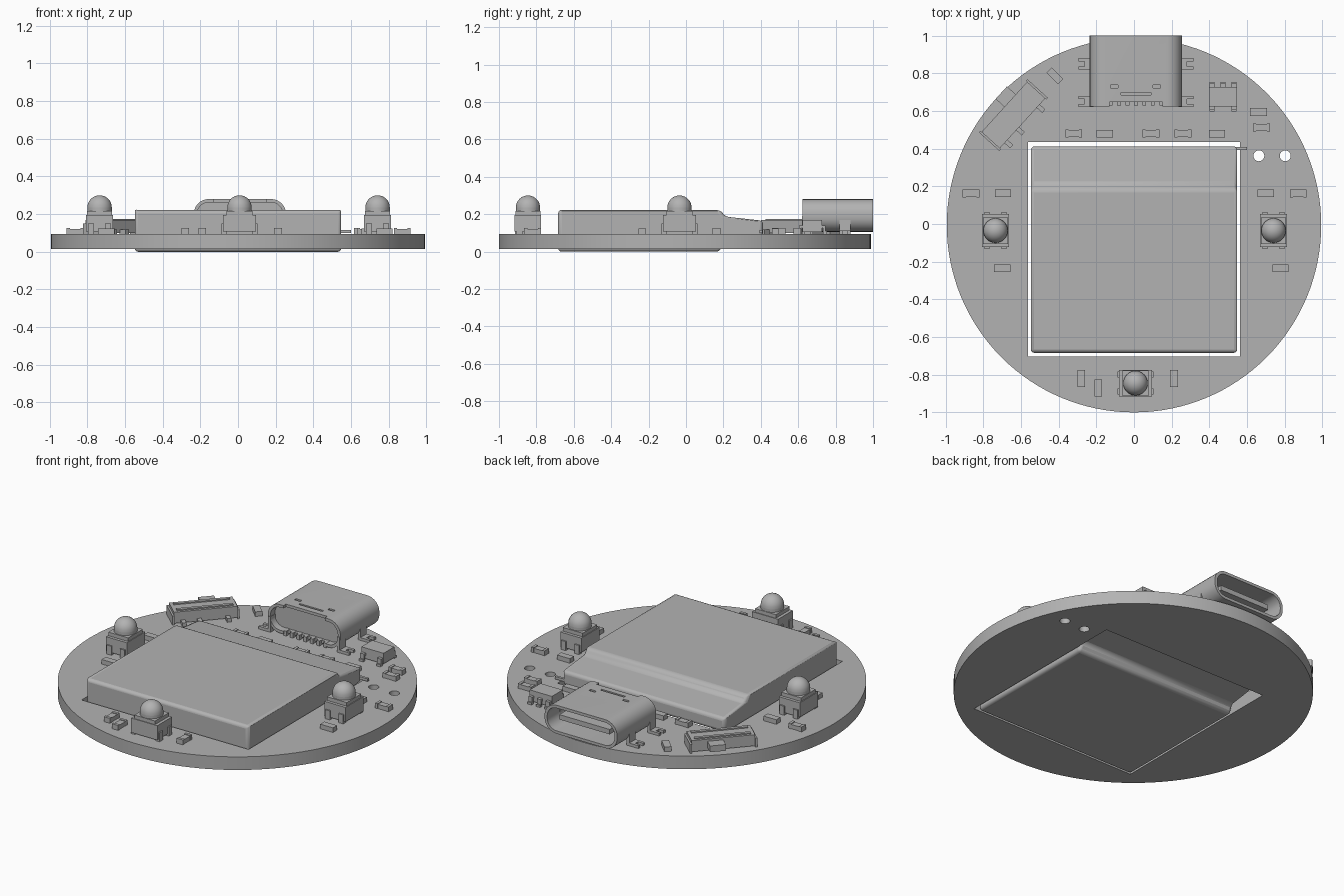
import bpy
import bmesh
from math import radians, sin, cos, pi
from mathutils import Matrix, Vector

if "Cube" in bpy.data.objects:
    bpy.data.objects.remove(bpy.data.objects["Cube"])

GREY = (0.45, 0.45, 0.45, 1)
grey = bpy.data.materials.new("plain grey")
grey.use_nodes = True
grey.diffuse_color = GREY
grey.node_tree.nodes["Principled BSDF"].inputs["Base Color"].default_value = GREY

BOTTOM, TOP = 0.015, 0.095      # board faces


def add_object(name, bm, matrix=Matrix(), smooth=False):
    mesh = bpy.data.meshes.new(name)
    bm.to_mesh(mesh)
    bm.free()
    mesh.materials.clear()
    mesh.materials.append(grey)
    obj = bpy.data.objects.new(name, mesh)
    obj.matrix_world = matrix
    bpy.context.collection.objects.link(obj)
    if smooth:
        bpy.ops.object.select_all(action="DESELECT")
        obj.select_set(True)
        bpy.context.view_layer.objects.active = obj
        bpy.ops.object.shade_smooth_by_angle(angle=radians(35))
    return obj


def add_box(bm, x0, x1, y0, y1, z0, z1):
    centre = Vector((x0 + x1, y0 + y1, z0 + z1)) / 2
    size = Matrix.Diagonal((x1 - x0, y1 - y0, z1 - z0, 1))
    bmesh.ops.create_cube(bm, size=1, matrix=Matrix.Translation(centre) @ size)


def boxes(name, parts, matrix=Matrix()):
    bm = bmesh.new()
    for part in parts:
        add_box(bm, *part)
    return add_object(name, bm, matrix)


def prism(name, outlines, depth, matrix, smooth=False):
    """Extrude flat outlines; inner outlines become holes."""
    curve = bpy.data.curves.new(name, "CURVE")
    curve.dimensions = "2D"
    curve.fill_mode = "BOTH"
    curve.extrude = depth / 2
    for outline in outlines:
        spline = curve.splines.new("POLY")
        spline.points.add(len(outline) - 1)
        for point, (u, v) in zip(spline.points, outline):
            point.co = (u, v, 0, 1)
        spline.use_cyclic_u = True
    temp = bpy.data.objects.new(name + "_outline", curve)
    bpy.context.collection.objects.link(temp)
    mesh = bpy.data.meshes.new_from_object(
        temp.evaluated_get(bpy.context.evaluated_depsgraph_get()))
    bm = bmesh.new()
    bm.from_mesh(mesh)
    bpy.data.objects.remove(temp)
    bpy.data.meshes.remove(mesh)
    bmesh.ops.remove_doubles(bm, verts=bm.verts, dist=0.0001)
    bmesh.ops.recalc_face_normals(bm, faces=bm.faces)
    bmesh.ops.transform(bm, matrix=matrix, verts=bm.verts)
    return add_object(name, bm, smooth=smooth)


def circle(x, y, r, n):
    return [(x + r * cos(2 * pi * i / n), y + r * sin(2 * pi * i / n)) for i in range(n)]


def rounded(w, h, r, n=8):
    points = []
    for k, (sx, sy) in enumerate(((1, 1), (-1, 1), (-1, -1), (1, -1))):
        for i in range(n + 1):
            a = (k + i / n) * pi / 2
            points.append((sx * (w / 2 - r) + r * cos(a), sy * (h / 2 - r) + r * sin(a)))
    return points


def place(x, y, degrees=0, z=TOP):
    return Matrix.Translation((x, y, z)) @ Matrix.Rotation(radians(degrees), 4, "Z")


# Round board with a square window and two small holes
window = [(-0.564, -0.704), (0.564, -0.704), (0.564, 0.435), (-0.564, 0.435)]
prism("board", [circle(0, -0.006, 0.994, 128), window,
                circle(0.663, 0.362, 0.029, 24), circle(0.803, 0.362, 0.029, 24)],
      TOP - BOTTOM, Matrix.Translation((0, 0, (TOP + BOTTOM) / 2)), smooth=True)

# Pouch battery: side profile in y and z, extruded along x
side_profile = [(-0.684, 0), (0.18, 0), (0.2, 0.05), (0.412, 0.08),
                (0.412, 0.165), (0.21, 0.187), (0.185, 0.222), (-0.684, 0.222)]
along_x = Matrix(((0, 0, 1, 0), (1, 0, 0, 0), (0, 1, 0, 0), (0, 0, 0, 1)))
battery = prism("battery", [side_profile], 1.096, along_x, smooth=True)
bevel = battery.modifiers.new("soft_edges", "BEVEL")
bevel.width = 0.018
bevel.segments = 3
bevel.limit_method = "ANGLE"
boxes("battery_lead", [(0.53, 0.6, 0.392, 0.408, 0.1, 0.116)])

# Connector shell: rounded tube, open at the back, notched at the front
PORT_X, PORT_Z = 0.01, 0.193
along_y = Matrix(((1, 0, 0, PORT_X), (0, 0, -1, 0.812), (0, 1, 0, PORT_Z), (0, 0, 0, 1)))
shell = prism("connector_shell", [rounded(0.49, 0.174, 0.08), rounded(0.455, 0.139, 0.063)],
              0.376, along_y, smooth=True)
cutter = boxes("shell_cutter", [
    (-0.13, 0.15, 0.6, 0.648, 0.08, 0.3),
    (-0.125, -0.085, 0.722, 0.738, 0.24, 0.3),
    (0.1, 0.14, 0.722, 0.738, 0.24, 0.3),
    (-0.07, 0.09, 0.685, 0.698, 0.24, 0.3)])
cutter.hide_render = True
cut = shell.modifiers.new("notches", "BOOLEAN")
cut.operation = "DIFFERENCE"
cut.object = cutter
bpy.context.view_layer.objects.active = shell
bpy.ops.object.modifier_apply(modifier=cut.name)
bpy.data.objects.remove(cutter)

prism("connector_core", [rounded(0.456, 0.14, 0.06)], 0.09,
      Matrix.Translation((0, -0.1, 0)) @ along_y, smooth=True)
boxes("connector_tongue", [(PORT_X - 0.17, PORT_X + 0.17, 0.74, 0.965, 0.178, 0.208)])
boxes("connector_pins", [(x - 0.01, x + 0.01, 0.63, 0.68, TOP, 0.125)
                         for x in (PORT_X + 0.045 * i for i in range(-3, 4))])

# Forked mounting feet of the connector
feet = []
for side in (-1, 1):
    for y in (0.65, 0.85):
        for x0, x1, y0, y1, z1 in ((0.225, 0.243, -0.03, 0.03, 0.19),
                                   (0.23, 0.272, -0.03, 0.03, 0.112),
                                   (0.265, 0.305, -0.03, -0.013, 0.112),
                                   (0.265, 0.305, 0.013, 0.03, 0.112)):
            xs = sorted((PORT_X + side * x0, PORT_X + side * x1))
            feet.append((*xs, y + y0, y + y1, TOP, z1))
boxes("connector_feet", feet)

# Three lamps: housing, corner leads and domed lens
for name, x, y, turn in (("right_lamp", -0.735, -0.035, 90), ("left_lamp", 0.741, -0.035, 90),
                         ("front_lamp", 0.008, -0.845, 0)):
    spot = place(x, y, turn)
    boxes(name + "_housing", [(-0.088, 0.088, -0.071, 0.071, 0.012, 0.1),
                              (-0.07, 0.07, -0.067, 0.067, 0.1, 0.122)], spot)
    boxes(name + "_leads", [(sx * 0.083 - 0.013, sx * 0.083 + 0.013,
                             sy * 0.045 - 0.016, sy * 0.045 + 0.016, 0, 0.055)
                            for sx in (-1, 1) for sy in (-1, 1)], spot)
    bm = bmesh.new()
    bmesh.ops.create_uvsphere(bm, u_segments=32, v_segments=16, radius=0.065,
                              matrix=Matrix.Translation((0, 0, 0.14)))
    bmesh.ops.bisect_plane(bm, geom=bm.verts[:] + bm.edges[:] + bm.faces[:],
                           plane_co=(0, 0, 0.14), plane_no=(0, 0, -1), clear_outer=True)
    rim = [e for e in bm.edges if e.is_boundary]
    wall = bmesh.ops.extrude_edge_only(bm, edges=rim)["geom"]
    bmesh.ops.translate(bm, vec=(0, 0, -0.03),
                        verts=[g for g in wall if isinstance(g, bmesh.types.BMVert)])
    bmesh.ops.recalc_face_normals(bm, faces=bm.faces)
    add_object(name + "_lens", bm, spot, smooth=True)

# Slide switch, turned to follow the board edge
switch = place(-0.64, 0.578, 47.7)
boxes("switch_body", [(-0.18, 0.18, -0.065, 0.065, 0.005, 0.073),
                      (-0.16, 0.16, -0.05, -0.03, 0.07, 0.08),
                      (-0.16, 0.16, 0.03, 0.05, 0.07, 0.08)], switch)
boxes("switch_end_plates", [(s * 0.185 - 0.006, s * 0.185 + 0.006, -0.073, 0.073, 0, 0.08 - 0.025)
                            for s in (-1, 1)], switch)
boxes("switch_slider", [(0, 0.09, 0.06, 0.128, 0.022, 0.06)], switch)
boxes("switch_pins", [(x - 0.012, x + 0.012, -0.105, -0.06, 0, 0.022)
                      for x in (-0.13, -0.038, 0.124)], switch)

# Small chip with five bent legs
legs = []
for side, columns in ((1, (-0.058, 0, 0.058)), (-1, (-0.058, 0.058))):
    for x in columns:
        for y0, y1, z0, z1 in ((0.05, 0.065, 0.03, 0.045), (0.058, 0.07, 0, 0.045),
                               (0.06, 0.078, 0, 0.014)):
            legs.append((x - 0.013, x + 0.013, *sorted((side * y0, side * y1)), z0, z1))
chip = place(0.472, 0.675)
boxes("chip_body", [(-0.075, 0.075, -0.052, 0.052, 0.01, 0.075)], chip)
boxes("chip_legs", legs, chip)

# Surface parts: capped ones have raised metal ends
capped = [(-0.32, 0.48, 0), (0.09, 0.48, 0), (0.26, 0.48, 0), (0.66, 0.595, 0),
          (0.677, 0.512, 0), (-0.865, 0.163, 0), (0.872, 0.163, 0),
          (-0.28, -0.82, 90), (-0.19, -0.87, 90), (0.212, -0.82, 90)]
plain = [(-0.155, 0.48, 0), (0.44, 0.48, 0), (-0.695, 0.163, 0), (0.7, 0.163, 0),
         (-0.7, -0.235, 0), (0.777, -0.235, 0), (-0.42, 0.787, -45)]
for i, spot in enumerate(capped):
    boxes(f"capped_part_{i + 1}", [(-0.03, 0.03, -0.019, 0.019, 0, 0.026),
                                   (-0.045, -0.028, -0.021, 0.021, 0, 0.03),
                                   (0.028, 0.045, -0.021, 0.021, 0, 0.03)], place(*spot))
for i, spot in enumerate(plain):
    boxes(f"plain_part_{i + 1}", [(-0.043, 0.043, -0.02, 0.02, 0, 0.028)], place(*spot))
